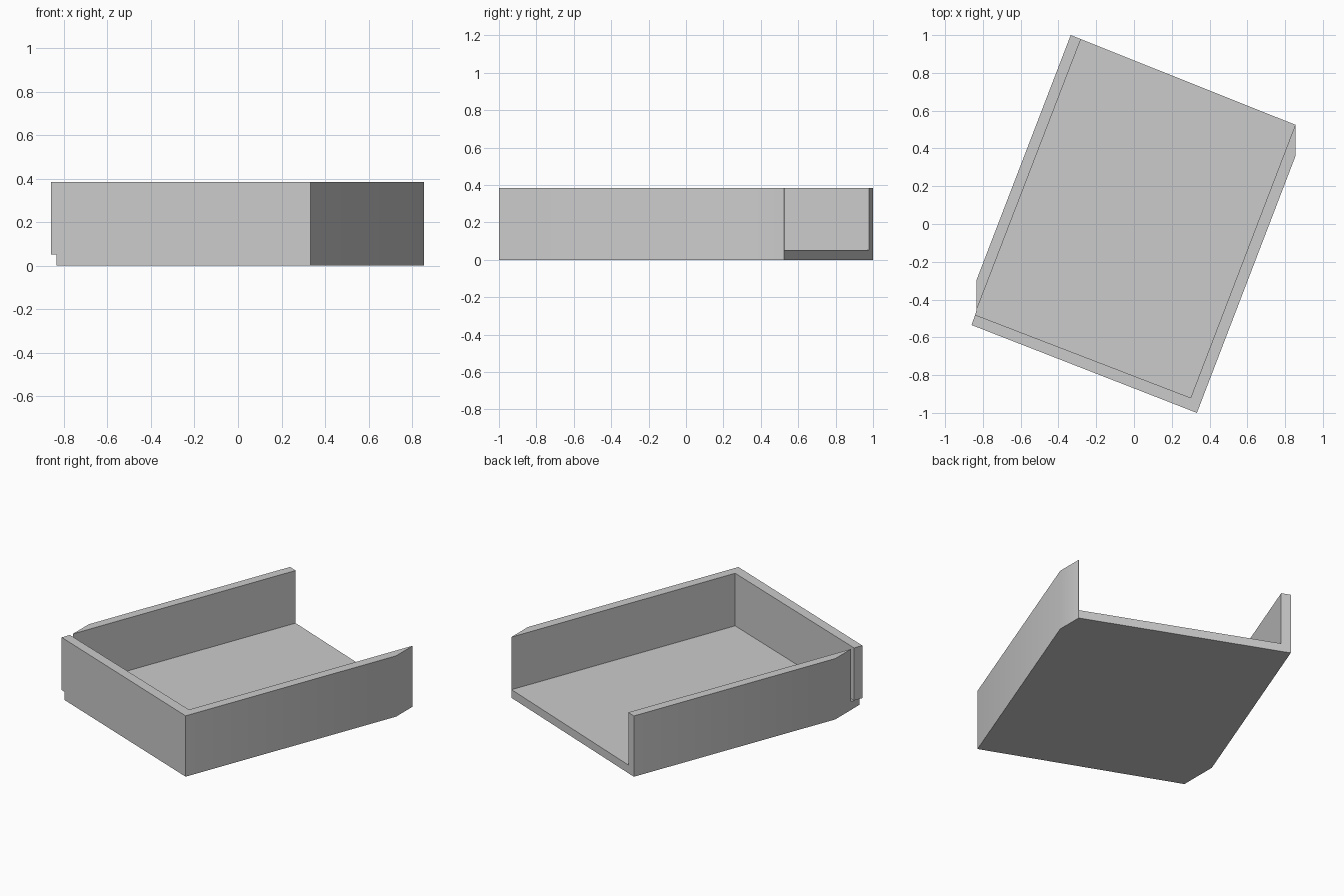
import bpy
import bmesh

default = bpy.data.objects.get("Cube")
if default:
    bpy.data.objects.remove(default, do_unlink=True)

HEIGHT = 0.385
FLOOR = 0.052

grey = bpy.data.materials.new("plain grey")
grey.use_nodes = True
colour = (0.6, 0.6, 0.6, 1)
grey.diffuse_color = colour
grey.node_tree.nodes["Principled BSDF"].inputs["Base Color"].default_value = colour


def prism(name, outline, z0, z1):
    """Extrude a flat outline from z0 up to z1."""
    bm = bmesh.new()
    base = bm.faces.new([bm.verts.new((x, y, z0)) for x, y in outline])
    top = bmesh.ops.extrude_face_region(bm, geom=[base])["geom"]
    verts = [v for v in top if isinstance(v, bmesh.types.BMVert)]
    bmesh.ops.translate(bm, vec=(0, 0, z1 - z0), verts=verts)
    bmesh.ops.recalc_face_normals(bm, faces=bm.faces)
    mesh = bpy.data.meshes.new(name)
    bm.to_mesh(mesh)
    bm.free()
    mesh.materials.append(grey)
    obj = bpy.data.objects.new(name, mesh)
    bpy.context.collection.objects.link(obj)
    return obj


def subtract(body, cutter):
    """Cut one solid out of another, then discard the cutter."""
    cutter.hide_render = True
    mod = body.modifiers.new("cut", "BOOLEAN")
    mod.operation = "DIFFERENCE"
    mod.solver = "EXACT"
    mod.object = cutter
    bpy.context.view_layer.objects.active = body
    bpy.ops.object.modifier_apply(modifier=mod.name)
    bpy.data.objects.remove(cutter, do_unlink=True)


# Turned block with two clipped corners and a projecting front wall end
tray = prism("tray", [
    (-0.335, 1.0), (-0.835, -0.30), (-0.835, -0.46), (-0.84, -0.478),
    (-0.86, -0.535), (0.333, -1.0), (0.855, 0.36), (0.855, 0.525),
], 0, HEIGHT)

# Hollow, open at the top and the back
subtract(tray, prism("hollow", [
    (-0.843, -0.48), (0.30, -0.92), (0.963, 0.81), (-0.169, 1.27),
], FLOOR, HEIGHT + 0.1))

# Notch under the projecting wall end
subtract(tray, prism("notch", [
    (-0.95, -0.7), (-0.835, -0.7), (-0.835, -0.4), (-0.95, -0.4),
], -0.1, FLOOR))

# Smooth shading with sharp corners
bpy.ops.object.select_all(action="DESELECT")
tray.select_set(True)
bpy.context.view_layer.objects.active = tray
bpy.ops.object.shade_smooth_by_angle(angle=0.52)
